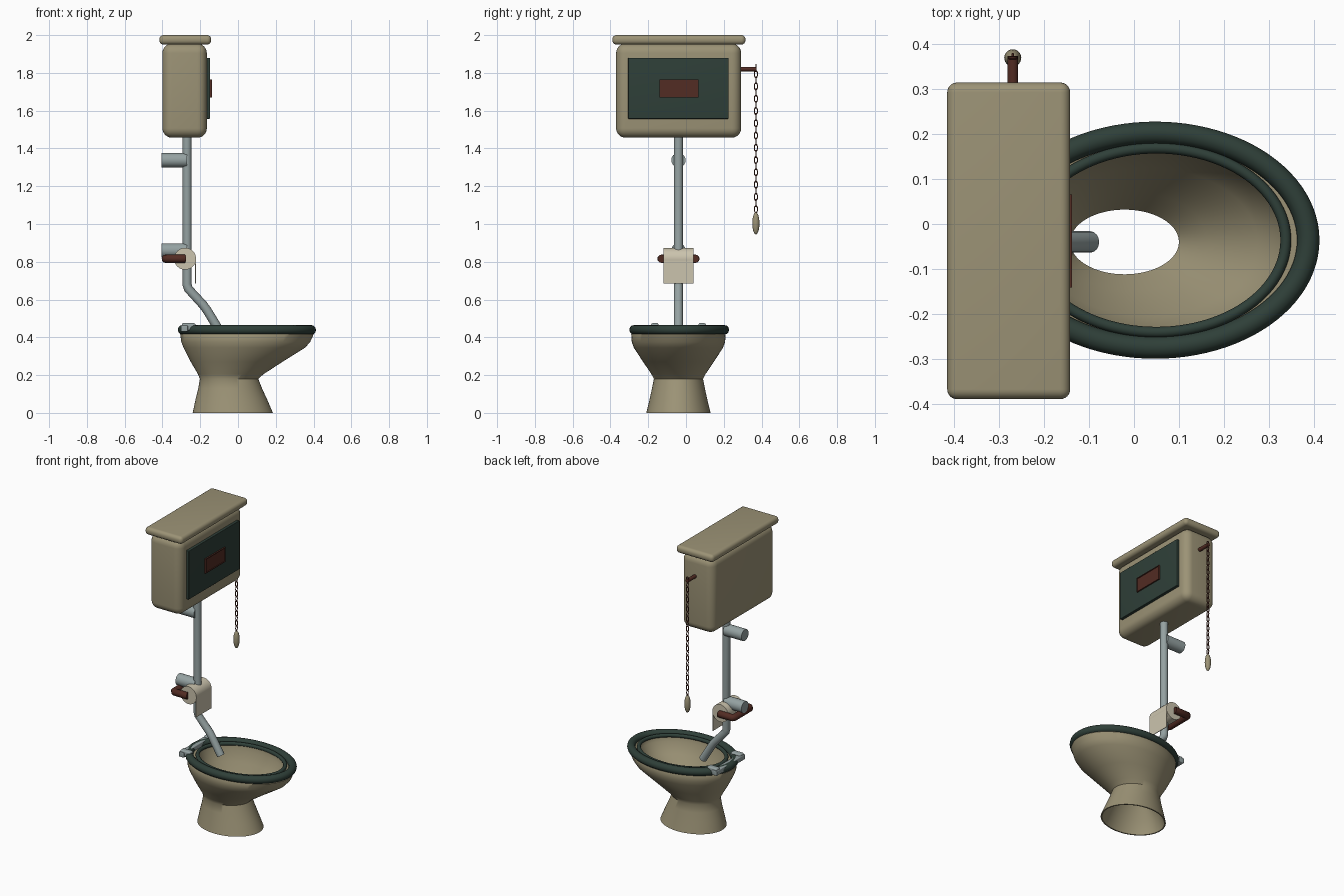
import bpy, bmesh, math
from mathutils import Matrix, Vector

cube = bpy.data.objects.get("Cube")
if cube:
    bpy.data.objects.remove(cube, do_unlink=True)


def material(name, *rgb):
    m = bpy.data.materials.new(name)
    m.use_nodes = True
    m.diffuse_color = (*rgb, 1)
    m.node_tree.nodes["Principled BSDF"].inputs["Base Color"].default_value = (*rgb, 1)
    return m


STONE = material("stone_ceramic", 0.33, 0.29, 0.18)
GREEN = material("dark_green", 0.028, 0.05, 0.04)
BROWN = material("dark_red_brown", 0.085, 0.025, 0.017)
STEEL = material("grey_metal", 0.30, 0.36, 0.36)
CREAM = material("cream_paper", 0.60, 0.55, 0.42)
YC = -0.04      # centre line of bowl and pipe
XP = -0.27      # pipe and chain position


def smooth(obj, angle=40):
    bpy.ops.object.select_all(action='DESELECT')
    obj.select_set(True)
    bpy.context.view_layer.objects.active = obj
    bpy.ops.object.shade_smooth_by_angle(angle=math.radians(angle))


def finish(name, bm, mat, angle=40):
    bmesh.ops.recalc_face_normals(bm, faces=bm.faces)
    me = bpy.data.meshes.new(name)
    bm.to_mesh(me)
    bm.free()
    me.materials.append(mat)
    obj = bpy.data.objects.new(name, me)
    bpy.context.collection.objects.link(obj)
    smooth(obj, angle)
    return obj


def box(name, mat, x, y, z, bevel=0.0):
    """Box from (min, max) pairs with rounded edges."""
    bm = bmesh.new()
    bmesh.ops.create_cube(bm, size=1)
    for v in bm.verts:
        v.co = [(lo + hi) / 2 + c * (hi - lo) for c, (lo, hi) in zip(v.co, (x, y, z))]
    if bevel:
        bmesh.ops.bevel(bm, geom=bm.edges[:], offset=bevel, segments=6,
                        profile=0.5, affect='EDGES')
    return finish(name, bm, mat)


def rod(name, mat, start, end, radius):
    a, b = Vector(start), Vector(end)
    turn = (b - a).to_track_quat('Z', 'Y').to_matrix().to_4x4()
    bm = bmesh.new()
    bmesh.ops.create_cone(bm, cap_ends=True, segments=32, radius1=radius, radius2=radius,
                          depth=(b - a).length,
                          matrix=Matrix.Translation((a + b) / 2) @ turn)
    return finish(name, bm, mat)


def tube(name, mat, points, radius, cyclic=False, sides=4):
    """Round tube swept along a path."""
    cu = bpy.data.curves.new(name, 'CURVE')
    cu.dimensions = '3D'
    cu.bevel_depth = radius
    cu.bevel_resolution = sides
    cu.use_fill_caps = not cyclic
    sp = cu.splines.new('POLY')
    sp.points.add(len(points) - 1)
    for p, co in zip(sp.points, points):
        p.co = (*co, 1)
    sp.use_cyclic_u = cyclic
    obj = bpy.data.objects.new(name, cu)
    bpy.context.collection.objects.link(obj)
    bpy.ops.object.select_all(action='DESELECT')
    obj.select_set(True)
    bpy.context.view_layer.objects.active = obj
    bpy.ops.object.convert(target='MESH')
    obj.data.materials.clear()
    obj.data.materials.append(mat)
    smooth(obj, 50)
    return obj


def ellipse(cx, cy, z, rx, ry, n=72):
    return [(cx + rx * math.cos(t), cy + ry * math.sin(t), z)
            for t in (2 * math.pi * i / n for i in range(n))]


def loft(name, mat, sections):
    """Closed shell through elliptical sections (z, x min, x max, y radius)."""
    bm = bmesh.new()
    rings = [[bm.verts.new(p) for p in ellipse((a + b) / 2, YC, z, (b - a) / 2, ry)]
             for z, a, b, ry in sections]
    for r, s in zip(rings, rings[1:] + rings[:1]):
        for i in range(len(r)):
            j = (i + 1) % len(r)
            bm.faces.new((r[i], r[j], s[j], s[i]))
    return finish(name, bm, mat, 45)


# Hollow bowl and pedestal: up the outside, over the rim, down the inside
loft("bowl", STONE, [
    (0, -0.24, 0.185, 0.17), (0.07, -0.225, 0.155, 0.153), (0.13, -0.21, 0.127, 0.14),
    (0.18, -0.202, 0.107, 0.13), (0.205, -0.212, 0.135, 0.143), (0.27, -0.25, 0.235, 0.187),
    (0.345, -0.288, 0.355, 0.236), (0.375, -0.3, 0.382, 0.247), (0.415, -0.306, 0.4, 0.25),
    (0.435, -0.29, 0.385, 0.237), (0.435, -0.24, 0.34, 0.2), (0.405, -0.235, 0.335, 0.195),
    (0.34, -0.215, 0.275, 0.165), (0.25, -0.17, 0.165, 0.11), (0.185, -0.142, 0.1, 0.072),
    (0.16, -0.15, 0.1, 0.09), (0.08, -0.21, 0.14, 0.14), (0, -0.232, 0.177, 0.162)])

# Seat: thick outer ring with a slim inner ring
tube("seat_ring", GREEN, ellipse(0.047, YC + 0.004, 0.44, 0.341, 0.239, 96), 0.025, True)
tube("seat_inner_ring", GREEN, ellipse(0.05, YC + 0.004, 0.443, 0.288, 0.205, 96), 0.012, True)

# Hinge bar with two knuckles
box("hinge_bar", STEEL, (-0.303, -0.265), (YC - 0.15, YC + 0.15), (0.43, 0.463), 0.005)
for side in (-1, 1):
    y = YC + side * 0.125
    box("hinge_knuckle", STEEL, (-0.298, -0.225), (y - 0.02, y + 0.02), (0.435, 0.475), 0.01)

# Flush pipe and wall brackets
tube("flush_pipe", STEEL, [(XP, YC, 1.48), (XP, YC, 0.68), (XP + 0.007, YC, 0.657),
                           (-0.185, YC, 0.572), (-0.165, YC, 0.545), (-0.098, YC, 0.435)],
     0.024, sides=6)
for z in (1.338, 0.86):
    rod("wall_bracket", STEEL, (-0.405, YC, z), (XP, YC, z), 0.038)

# Paper roll, hanging sheet and holder
rod("paper_roll", CREAM, (-0.28, YC - 0.08, 0.816), (-0.28, YC + 0.08, 0.816), 0.058)
box("paper_sheet", CREAM, (-0.227, -0.223), (YC - 0.08, YC + 0.08), (0.685, 0.816))
tube("paper_holder", BROWN, [(-0.28, YC - 0.088, 0.816), (-0.29, YC - 0.09, 0.816),
                             (-0.375, YC - 0.09, 0.816), (-0.383, YC - 0.08, 0.816),
                             (-0.383, YC + 0.08, 0.816), (-0.375, YC + 0.09, 0.816),
                             (-0.29, YC + 0.09, 0.816), (-0.28, YC + 0.088, 0.816)], 0.022)

# Cistern with lid, front panel and framed plate
box("cistern", STONE, (-0.4, -0.165), (-0.37, 0.292), (1.457, 1.955), 0.05)
box("cistern_lid", STONE, (-0.416, -0.142), (-0.39, 0.315), (1.95, 2.0), 0.022)
box("cistern_panel", GREEN, (-0.17, -0.147), (-0.307, 0.226), (1.557, 1.88), 0.004)
box("plate", BROWN, (-0.149, -0.143), (-0.141, 0.066), (1.67, 1.765))
for z in (1.67, 1.761):
    box("plate_frame_rail", BROWN, (-0.147, -0.138), (-0.141, 0.066), (z, z + 0.005))
for y in (-0.141, 0.061):
    box("plate_frame_side", BROWN, (-0.147, -0.138), (y, y + 0.005), (1.67, 1.766))

# Flush lever
YL = 0.37
rod("lever", BROWN, (XP, 0.28, 1.82), (XP, YL + 0.004, 1.82), 0.012)

# Pull chain of alternating links
LINKS, TOP, PITCH = 24, 1.826, 0.0325
for i in range(LINKS):
    z = TOP - i * PITCH
    path = []
    for k in range(14):
        t = 2 * math.pi * k / 14
        w, h = 0.0085 * math.cos(t), 0.019 * math.sin(t)
        dx, dy = (0, w) if i % 2 else (w, 0)
        path.append((XP + dx, YL + dy, z + h))
    tube("chain_link", BROWN, path, 0.0032, True, 1)

# Pull handle
bm = bmesh.new()
bmesh.ops.create_uvsphere(bm, u_segments=24, v_segments=14, radius=1,
                          matrix=Matrix.Translation((XP, YL, 1.003))
                          @ Matrix.Diagonal((0.019, 0.019, 0.058, 1)))
finish("pull_handle", bm, STONE)
